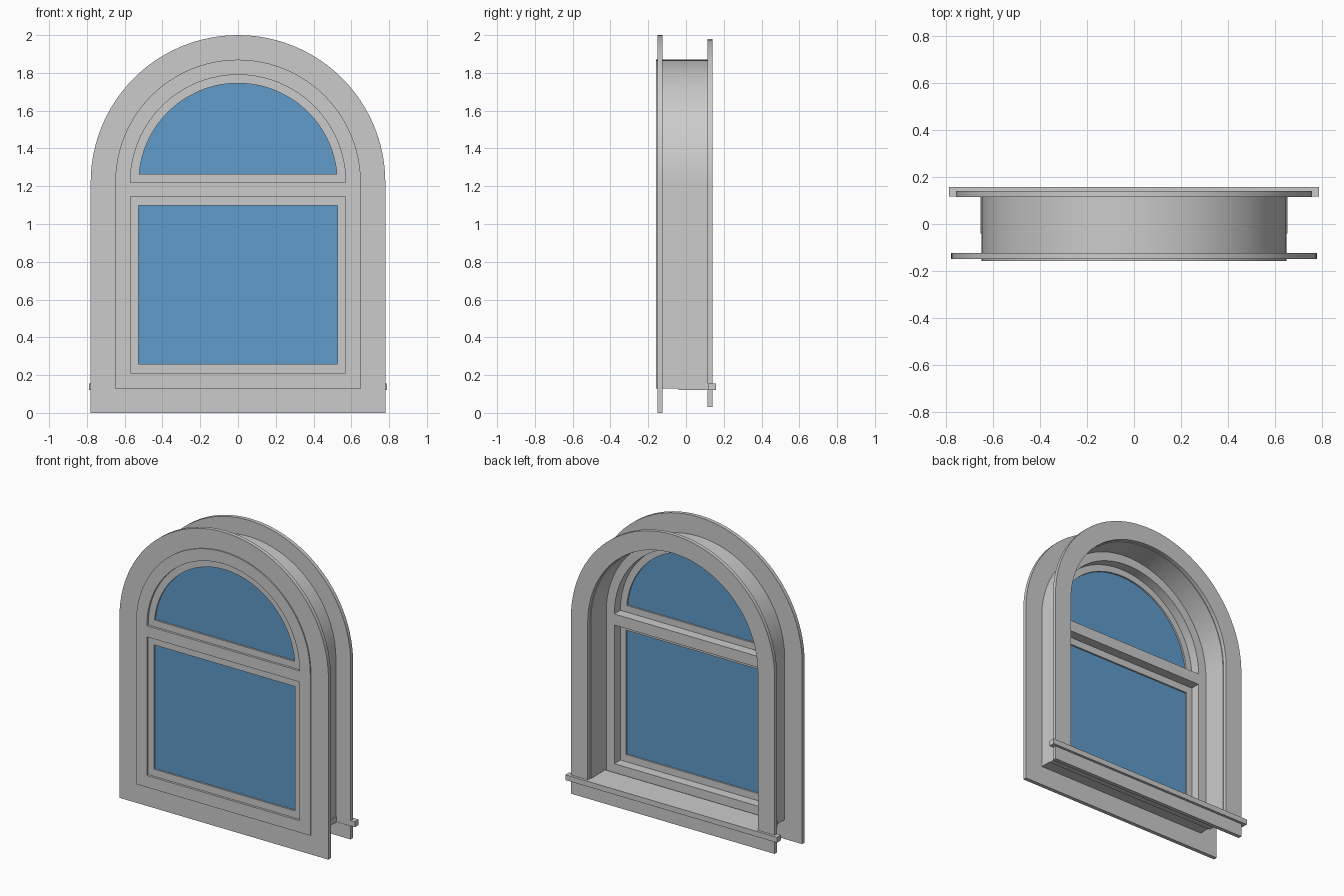
import bpy, bmesh, math
from mathutils import Matrix

cube = bpy.data.objects.get("Cube")
if cube:
    bpy.data.objects.remove(cube, do_unlink=True)

SPRING = 1.22   # height where the arch begins
SEGMENTS = 48


def material(name, rgb):
    m = bpy.data.materials.new(name)
    m.use_nodes = True
    m.diffuse_color = (*rgb, 1)
    m.node_tree.nodes["Principled BSDF"].inputs["Base Color"].default_value = (*rgb, 1)
    return m


frame_grey = material("frame_grey", (0.6, 0.6, 0.6))
glass_blue = material("glass_blue", (0.117, 0.328, 0.584))


def arch(r, bottom):
    """Open round-topped outline, from lower right over the top to lower left."""
    start = math.asin(max(0, bottom - SPRING) / r)
    sweep = math.pi - 2 * start
    angles = [start + sweep * i / SEGMENTS for i in range(SEGMENTS + 1)]
    pts = [(r * math.cos(a), SPRING + r * math.sin(a)) for a in angles]
    if bottom < SPRING:
        pts = [(r, bottom)] + pts + [(-r, bottom)]
    return pts


def rect(half, low, high):
    return [(half, low), (half, high), (-half, high), (-half, low)]


def band(outer, inner, bottom):
    """Upside-down U outline with open foot."""
    return arch(outer, bottom) + arch(inner, bottom)[::-1]


def prism(name, loops, low, high, mat, upright=True):
    """Extrude outlines (inner loops are holes) along y, or along z if not upright."""
    curve = bpy.data.curves.new(name, 'CURVE')
    curve.dimensions = '2D'
    curve.fill_mode = 'BOTH'
    curve.extrude = (high - low) / 2
    for loop in loops:
        spline = curve.splines.new('POLY')
        spline.points.add(len(loop) - 1)
        for point, (u, v) in zip(spline.points, loop):
            point.co = (u, v, 0, 1)
        spline.use_cyclic_u = True
    source = bpy.data.objects.new(name + "_outline", curve)
    bpy.context.collection.objects.link(source)
    bpy.context.view_layer.update()
    evaluated = source.evaluated_get(bpy.context.evaluated_depsgraph_get())
    mesh = bpy.data.meshes.new_from_object(evaluated)
    bpy.data.objects.remove(source, do_unlink=True)

    middle = (low + high) / 2
    if upright:
        place = Matrix.Translation((0, middle, 0)) @ Matrix.Rotation(math.pi / 2, 4, 'X')
    else:
        place = Matrix.Translation((0, 0, middle))
    mesh.transform(place)
    bm = bmesh.new()
    bm.from_mesh(mesh)
    bmesh.ops.remove_doubles(bm, verts=bm.verts, dist=0.0001)
    bmesh.ops.recalc_face_normals(bm, faces=bm.faces)
    bm.to_mesh(mesh)
    bm.free()
    mesh.materials.clear()
    mesh.materials.append(mat)

    obj = bpy.data.objects.new(name, mesh)
    bpy.context.collection.objects.link(obj)
    bpy.ops.object.select_all(action='DESELECT')
    obj.select_set(True)
    bpy.context.view_layer.objects.active = obj
    bpy.ops.object.shade_smooth_by_angle(angle=math.radians(30))
    return obj


# Front casing and the main frame with its two openings
upper_opening = arch(0.57, SPRING)
lower_opening = rect(0.57, 0.21, 1.145)
prism("front_casing", [arch(0.78, 0), arch(0.65, 0.13)], -0.15, -0.124, frame_grey)
prism("window_frame", [arch(0.65, 0.13), upper_opening, lower_opening],
      -0.158, -0.05, frame_grey)

# Sashes and panes
upper_pane = arch(0.525, 1.265)
lower_pane = rect(0.527, 0.258, 1.097)
for name, opening, pane in (("upper", upper_opening, upper_pane),
                            ("lower", lower_opening, lower_pane)):
    prism(name + "_sash", [opening, pane], -0.143, -0.115, frame_grey)
    prism(name + "_glass", [pane], -0.132, -0.126, glass_blue)

# Deep lining and back casing
prism("jamb_lining", [band(0.65, 0.63, 0.13)], -0.05, 0.115, frame_grey)
prism("back_casing", [band(0.76, 0.635, 0.156)], 0.115, 0.141, frame_grey)

# Sill with horns, and the apron beneath it
sill = [(0.655, -0.04), (0.655, 0.117), (0.79, 0.117), (0.79, 0.158)]
sill += [(-x, y) for x, y in reversed(sill)]
prism("sill", [sill], 0.12, 0.156, frame_grey, upright=False)
prism("apron", [rect(0.76, 0.03, 0.12)], 0.115, 0.141, frame_grey)
